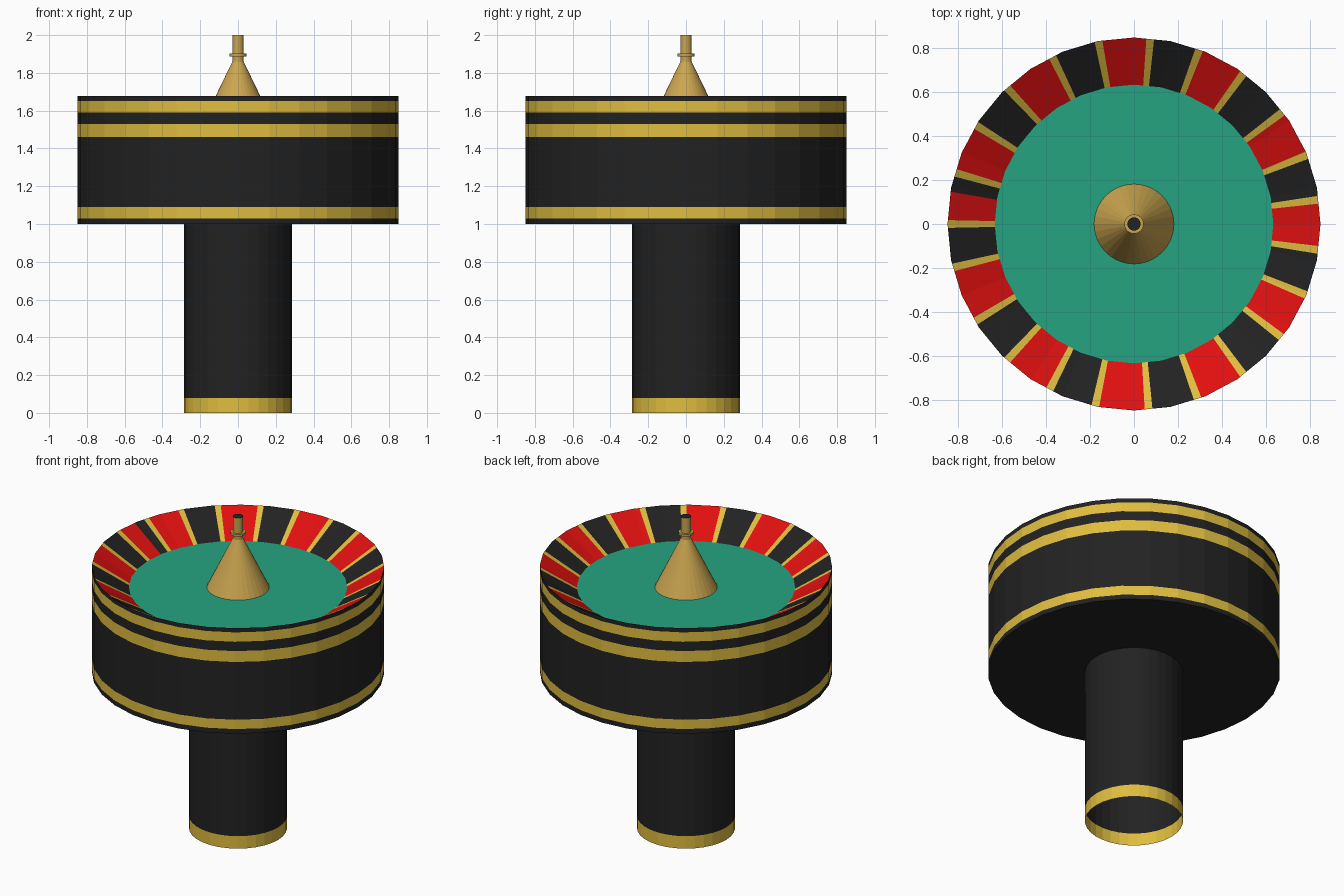
import bpy, bmesh, math

if "Cube" in bpy.data.objects:
    bpy.data.objects.remove(bpy.data.objects["Cube"])

SIDES = 32
STEP = 360 / SIDES


def material(name, rgb):
    m = bpy.data.materials.new(name)
    m.diffuse_color = (*rgb, 1)
    m.use_nodes = True
    m.node_tree.nodes["Principled BSDF"].inputs["Base Color"].default_value = m.diffuse_color
    return m


BLACK, GOLD, RED, GREEN, BRASS = range(5)
MATS = [material("black lacquer", (0.016, 0.016, 0.016)),
        material("gold", (0.74, 0.51, 0.05)),
        material("red", (0.75, 0.005, 0.005)),
        material("green felt", (0.018, 0.37, 0.22)),
        material("brass", (0.60, 0.38, 0.08))]


def rim_point(r, deg, z):
    """Point on a regular 32-sided outline, so extra cuts stay on its flat sides."""
    off = math.radians(deg % STEP - STEP / 2)
    r *= math.cos(math.radians(STEP / 2)) / math.cos(off)
    a = math.radians(deg)
    return (r * math.cos(a), r * math.sin(a), z)


def lathe(name, profile, colours, cuts=()):
    """Revolve (r, z) points; colours[i] is an index or a rule taking the angle."""
    angles = sorted({round(i * STEP, 3) for i in range(SIDES)} | {round(c % 360, 3) for c in cuts})
    bm = bmesh.new()
    rings = []
    for r, z in profile:
        if r == 0:
            rings.append([bm.verts.new((0, 0, z))] * len(angles))
        else:
            rings.append([bm.verts.new(rim_point(r, a, z)) for a in angles])
    n = len(angles)
    for i, col in enumerate(colours):
        for j in range(n):
            k = (j + 1) % n
            quad = [rings[i][j], rings[i][k], rings[i + 1][k], rings[i + 1][j]]
            f = bm.faces.new(list(dict.fromkeys(quad)))
            mid = (angles[j] + (angles[k] if k else 360)) / 2
            f.material_index = col(mid) if callable(col) else col
    me = bpy.data.meshes.new(name)
    bm.to_mesh(me)
    bm.free()
    for m in MATS:
        me.materials.append(m)
    ob = bpy.data.objects.new(name, me)
    bpy.context.collection.objects.link(ob)
    return ob


# pedestal: open tube with a gold foot band
lathe("pedestal", [(0.285, 0), (0.285, 0.08), (0.285, 1.0)], [GOLD, BLACK])

# drum: closed underside and banded outer wall
lathe("drum",
      [(0, 1.0), (0.85, 1.0), (0.85, 1.03), (0.85, 1.09), (0.85, 1.46),
       (0.85, 1.53), (0.85, 1.59), (0.85, 1.65), (0.85, 1.677)],
      [BLACK, BLACK, GOLD, BLACK, GOLD, BLACK, GOLD, BLACK])

# sloped pocket ring: alternating red and black, split by gold dividers
DIVIDERS = [7.5, 21.7, 37, 54, 69.5, 85, 101, 116, 133, 148, 164, 170,
            180, 193.5, 211.5, 227, 243, 258, 274.5, 290, 306, 322.5, 337.6, 352]
HALF = 1.2


def pocket_colour(deg):
    if any(abs(deg - d) < HALF for d in DIVIDERS) and abs(deg - 170) > HALF:
        return GOLD
    passed = sum(d < deg for d in DIVIDERS)
    return BLACK if passed % 2 else RED


lathe("pocket_ring", [(0.85, 1.677), (0.635, 1.545)], [pocket_colour],
      [d + s * HALF for d in DIVIDERS for s in (-1, 1)] + [170])

# felt table
lathe("felt_table", [(0.635, 1.545), (0, 1.545)], [GREEN])

# spindle: cone, collar and neck with a dark top opening
lathe("spindle",
      [(0.182, 1.545), (0.03, 1.86), (0.03, 1.888), (0.044, 1.888),
       (0.044, 1.902), (0.03, 1.902), (0.03, 2.0), (0, 2.0)],
      [BRASS] * 6 + [BLACK])
